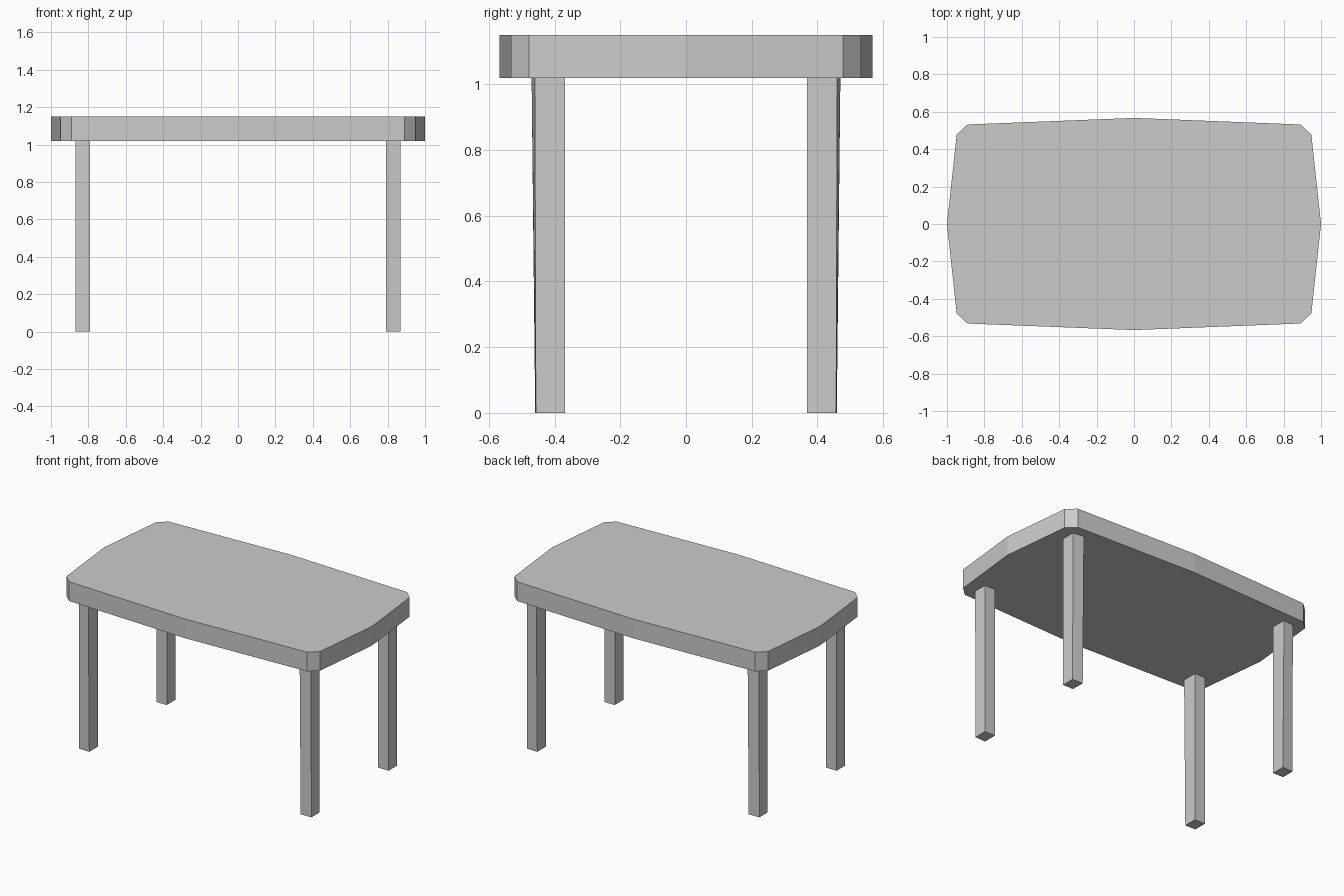
import bpy
import bmesh

if "Cube" in bpy.data.objects:
    bpy.data.objects.remove(bpy.data.objects["Cube"])


def make_prism(name, bottom, top, z0, z1):
    """Closed solid between two matching outlines."""
    bm = bmesh.new()
    lo = [bm.verts.new((x, y, z0)) for x, y in bottom]
    hi = [bm.verts.new((x, y, z1)) for x, y in top]
    n = len(lo)
    bm.faces.new(lo[::-1])
    bm.faces.new(hi)
    for i in range(n):
        j = (i + 1) % n
        bm.faces.new((lo[i], lo[j], hi[j], hi[i]))
    bmesh.ops.recalc_face_normals(bm, faces=bm.faces)
    mesh = bpy.data.meshes.new(name)
    bm.to_mesh(mesh)
    bm.free()
    obj = bpy.data.objects.new(name, mesh)
    bpy.context.collection.objects.link(obj)
    return obj


# Tabletop: bowed sides with clipped corners, one quarter mirrored around
quarter = [(1.0, 0.0), (0.948, 0.478), (0.89, 0.532), (0.0, 0.567)]
half = quarter + [(-x, y) for x, y in quarter[-2::-1]]
outline = half + [(x, -y) for x, y in half[-2:0:-1]]
make_prism("tabletop", outline, outline, 1.02, 1.15)

# Legs: square posts whose inner edge flares slightly outwards at the top
foot = [(0.79, 0.368), (0.868, 0.368), (0.868, 0.457), (0.79, 0.459)]
head = [(0.79, 0.368), (0.868, 0.368), (0.868, 0.460), (0.79, 0.470)]
for sx, side in ((-1, "left"), (1, "right")):
    for sy, end in ((-1, "front"), (1, "back")):
        make_prism(f"{end}_{side}_leg",
                   [(x * sx, y * sy) for x, y in foot],
                   [(x * sx, y * sy) for x, y in head], 0.0, 1.02)
